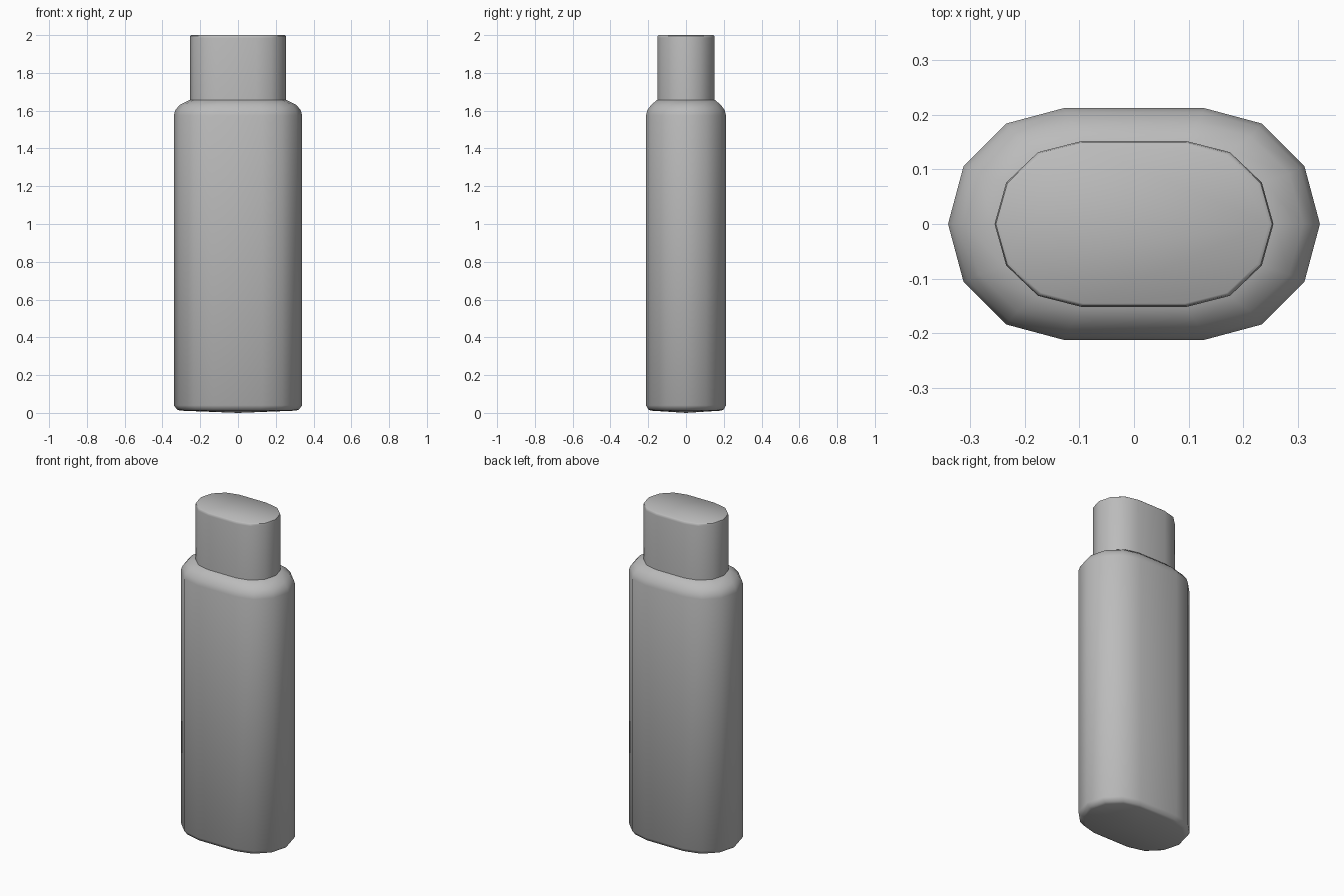
import bpy, bmesh, math

if "Cube" in bpy.data.objects:
    bpy.data.objects.remove(bpy.data.objects["Cube"], do_unlink=True)

RADIUS, HALF_FLAT = 0.212, 0.128

grey = bpy.data.materials.new("plain grey")
grey.use_nodes = True
grey.diffuse_color = (0.5, 0.5, 0.5, 1)
grey.node_tree.nodes["Principled BSDF"].inputs["Base Color"].default_value = (0.5, 0.5, 0.5, 1)


def outline():
    """Stadium outline: two half circles of six segments, joined by flats."""
    points = []
    for side, start in ((1, -90), (-1, 90)):
        for i in range(7):
            a = math.radians(start + 30 * i)
            points.append((side * HALF_FLAT + RADIUS * math.cos(a), RADIUS * math.sin(a)))
    return points


def loft(name, rings, floor=None):
    """Stack scaled outlines (x scale, y scale, z) into a closed solid."""
    bm = bmesh.new()
    loops = [[bm.verts.new((x * sx, y * sy, z)) for x, y in outline()] for sx, sy, z in rings]
    n = len(loops[0])
    for low, high in zip(loops, loops[1:]):
        for i in range(n):
            j = (i + 1) % n
            bm.faces.new((low[i], low[j], high[j], high[i]))
    bm.faces.new(loops[-1])
    if floor is None:
        bm.faces.new(loops[0][::-1])
    else:
        centre = bm.verts.new((0, 0, floor))
        for i in range(n):
            bm.faces.new((loops[0][(i + 1) % n], loops[0][i], centre))
    bmesh.ops.recalc_face_normals(bm, faces=bm.faces)
    mesh = bpy.data.meshes.new(name)
    bm.to_mesh(mesh)
    bm.free()
    mesh.materials.append(grey)
    obj = bpy.data.objects.new(name, mesh)
    bpy.context.collection.objects.link(obj)
    bpy.ops.object.select_all(action='DESELECT')
    obj.select_set(True)
    bpy.context.view_layer.objects.active = obj
    bpy.ops.object.shade_smooth_by_angle(angle=math.radians(42))
    return obj


# Tall case with a chamfered foot and a rounded shoulder
loft("body", [(0.9, 0.88, 0.012), (0.95, 0.94, 0.018), (1, 1, 0.04), (1, 1, 1.575),
              (0.975, 0.965, 1.603), (0.91, 0.87, 1.63), (0.76, 0.73, 1.656)], floor=0.0)

# Narrower cap with a fine bevel around its top
loft("cap", [(0.75, 0.715, 1.64), (0.75, 0.715, 1.985),
             (0.743, 0.706, 1.996), (0.725, 0.685, 2.0)])
